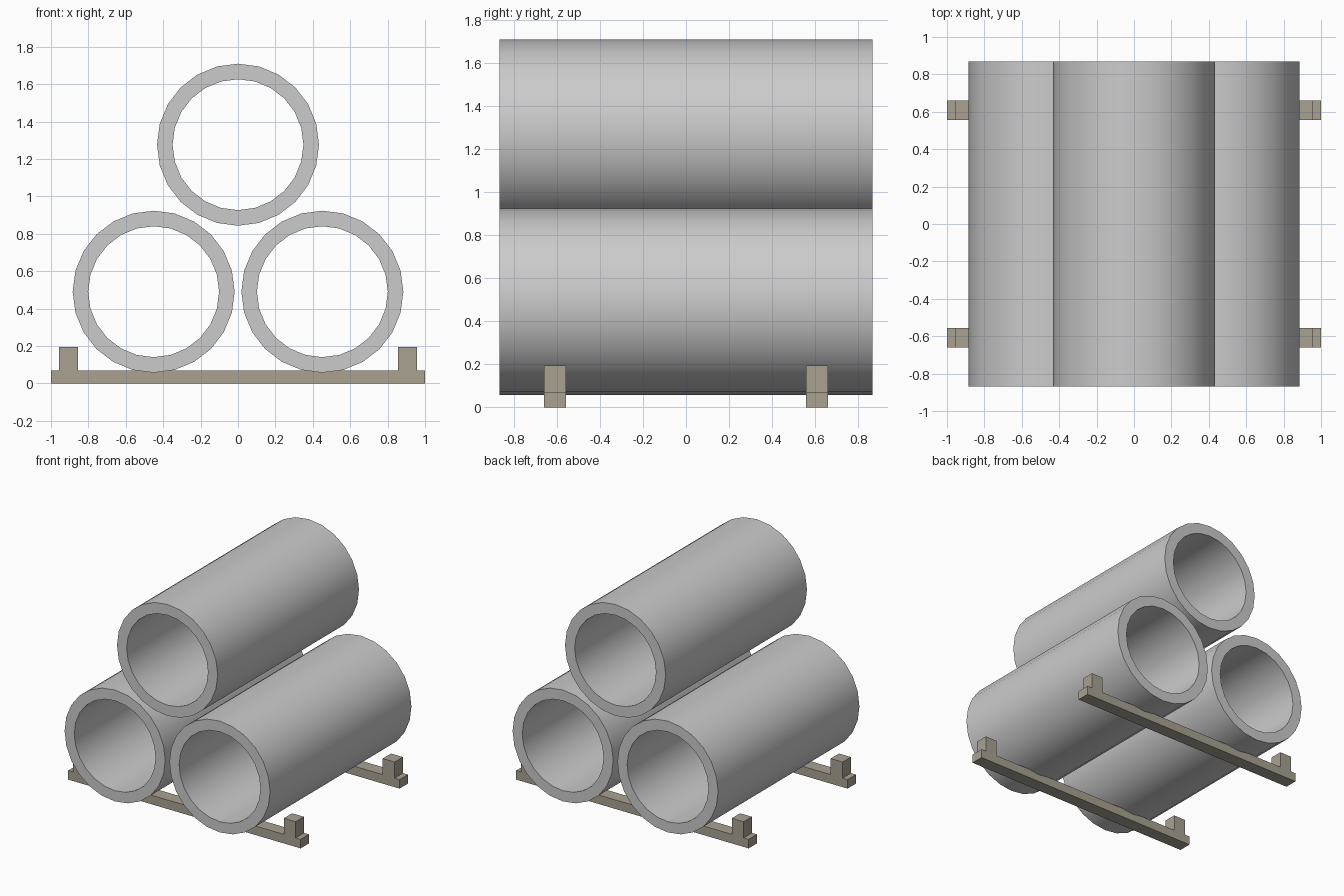
import bpy, bmesh, math

if "Cube" in bpy.data.objects:
    bpy.data.objects.remove(bpy.data.objects["Cube"])

SIDES = 24
R_OUT, R_IN, HALF_LEN = 0.433, 0.35, 0.868

wood = bpy.data.materials.new("weathered_wood")
wood.diffuse_color = (0.40, 0.36, 0.29, 1)
wood.use_nodes = True
wood.node_tree.nodes["Principled BSDF"].inputs["Base Color"].default_value = wood.diffuse_color


def add_object(name, bm, mat=None):
    bmesh.ops.recalc_face_normals(bm, faces=bm.faces)
    mesh = bpy.data.meshes.new(name)
    bm.to_mesh(mesh)
    bm.free()
    ob = bpy.data.objects.new(name, mesh)
    bpy.context.collection.objects.link(ob)
    if mat:
        mesh.materials.append(mat)
    return ob


def pipe(name, x, z):
    # Hollow tube along y: four rings joined into a closed loop of walls
    bm = bmesh.new()
    rings = []
    for r, y in ((R_OUT, -HALF_LEN), (R_OUT, HALF_LEN), (R_IN, HALF_LEN), (R_IN, -HALF_LEN)):
        angles = [math.tau * i / SIDES for i in range(SIDES)]
        rings.append([bm.verts.new((r * math.cos(a), y, r * math.sin(a))) for a in angles])
    for k in range(4):
        a, b = rings[k], rings[(k + 1) % 4]
        for i in range(SIDES):
            j = (i + 1) % SIDES
            bm.faces.new((a[i], a[j], b[j], b[i]))
    ob = add_object(name, bm)
    ob.location = (x, 0, z)
    bpy.ops.object.select_all(action='DESELECT')
    ob.select_set(True)
    bpy.context.view_layer.objects.active = ob
    bpy.ops.object.shade_smooth_by_angle(angle=math.radians(30))


def box(name, x0, x1, y, z0, z1, width=0.102):
    bm = bmesh.new()
    bmesh.ops.create_cube(bm, size=1)
    bmesh.ops.scale(bm, vec=(x1 - x0, width, z1 - z0), verts=bm.verts)
    ob = add_object(name, bm, wood)
    ob.location = ((x0 + x1) / 2, y, (z0 + z1) / 2)


# Stacked pipes
pipe("left_pipe", -0.451, 0.49)
pipe("right_pipe", 0.451, 0.49)
pipe("top_pipe", 0, 1.276)

# Support beams with end stops
for label, y in (("front", -0.608), ("back", 0.608)):
    box(label + "_beam", -1, 1, y, 0, 0.07)
    box(label + "_left_stop", -0.957, -0.855, y, 0.07, 0.195)
    box(label + "_right_stop", 0.855, 0.957, y, 0.07, 0.195)
